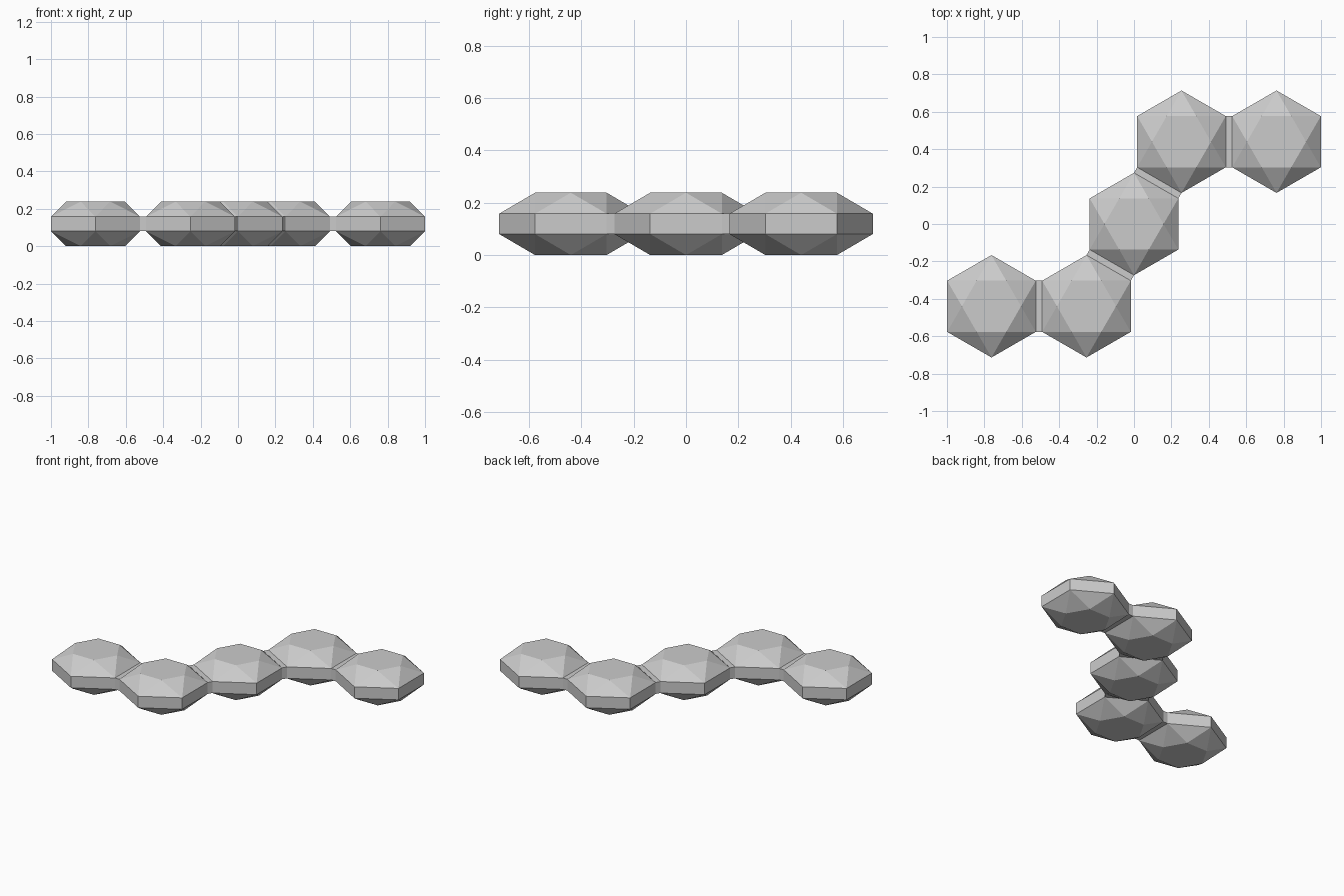
import bpy
import bmesh
from math import cos, sin, pi, radians
from mathutils import Matrix, Vector

if "Cube" in bpy.data.objects:
    bpy.data.objects.remove(bpy.data.objects["Cube"])

APOTHEM = 0.237            # centre to flat side of a cell
RADIUS = APOTHEM / cos(pi / 6)
CAP_RADIUS = 0.158         # small hexagon on top and bottom
PITCH = 0.526 - 0.018      # distance between neighbouring cells
LOW, HIGH, TOP = 0.08, 0.158, 0.238

grey = bpy.data.materials.new("light grey")
grey.use_nodes = True
colour = (0.6, 0.6, 0.6, 1)
grey.diffuse_color = colour
grey.node_tree.nodes["Principled BSDF"].inputs["Base Color"].default_value = colour


def finish(bm, name, matrix):
    bmesh.ops.recalc_face_normals(bm, faces=bm.faces)
    bm.transform(matrix)
    mesh = bpy.data.meshes.new(name)
    bm.to_mesh(mesh)
    bm.free()
    mesh.materials.append(grey)
    obj = bpy.data.objects.new(name, mesh)
    bpy.context.collection.objects.link(obj)


def ring(bm, radius, z, turn):
    angles = [pi / 3 * i + turn for i in range(6)]
    return [bm.verts.new((radius * cos(a), radius * sin(a), z)) for a in angles]


def facets(bm, cap, rim):
    # Triangles alternate between the twisted cap and the rim
    for i in range(6):
        j = (i + 1) % 6
        bm.faces.new((cap[i], cap[j], rim[i]))
        bm.faces.new((rim[i], rim[j], cap[j]))
    bm.faces.new(cap)


def hex_cell(name, centre):
    bm = bmesh.new()
    lower = ring(bm, RADIUS, LOW, pi / 6)
    upper = ring(bm, RADIUS, HIGH, pi / 6)
    for i in range(6):
        j = (i + 1) % 6
        bm.faces.new((lower[i], lower[j], upper[j], upper[i]))
    facets(bm, ring(bm, CAP_RADIUS, TOP, 0), upper)
    facets(bm, ring(bm, CAP_RADIUS, 0, 0), lower)
    finish(bm, name, Matrix.Translation(centre))


def link_bar(name, start, end):
    # Short bar filling the gap between two facing sides
    bm = bmesh.new()
    bmesh.ops.create_cube(bm, size=1)
    size = (PITCH - 2 * APOTHEM, RADIUS, HIGH - LOW)
    bm.transform(Matrix.Diagonal((*size, 1)))
    step = end - start
    middle = (start + end) / 2 + Vector((0, 0, (LOW + HIGH) / 2))
    turn = Matrix.Rotation(step.to_2d().angle_signed(Vector((1, 0))), 4, "Z")
    finish(bm, name, Matrix.Translation(middle) @ turn)


# Zigzag chain of five cells, symmetric about the middle one
across = Vector((PITCH, 0, 0))
slant = Matrix.Rotation(radians(60), 3, "Z") @ across
centres = [-slant - across, -slant, Vector(), slant, slant + across]

for n, centre in enumerate(centres, 1):
    hex_cell(f"hex_cell_{n}", centre)
for n, (a, b) in enumerate(zip(centres, centres[1:]), 1):
    link_bar(f"link_bar_{n}", a, b)
